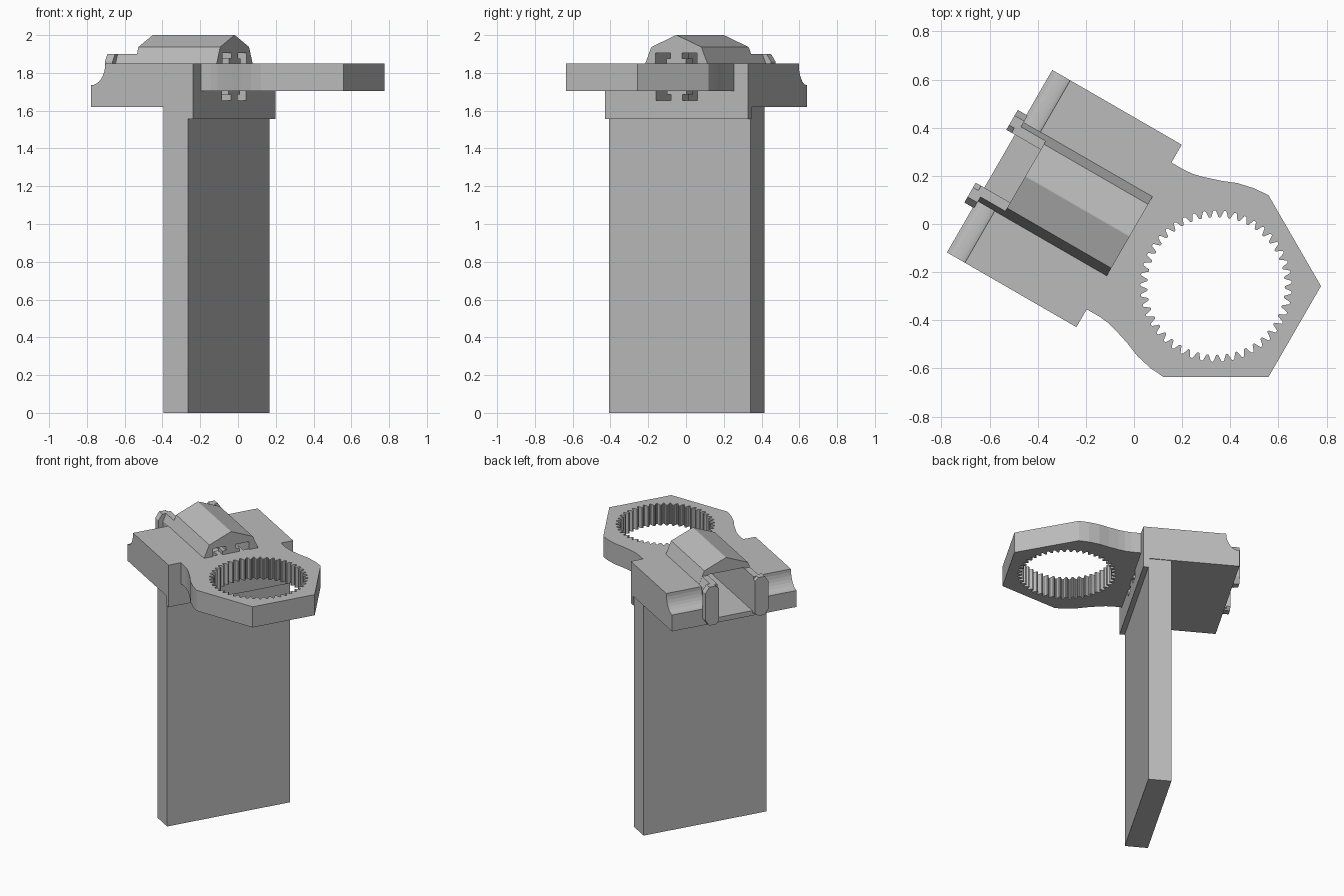
import bpy, bmesh, math
from mathutils import Matrix, Vector

cube = bpy.data.objects.get("Cube")
if cube:
    bpy.data.objects.remove(cube)

grey = bpy.data.materials.new("plain_grey")
grey.use_nodes = True
COLOR = (0.5, 0.5, 0.5, 1)
grey.diffuse_color = COLOR
grey.node_tree.nodes["Principled BSDF"].inputs["Base Color"].default_value = COLOR

# The whole bracket is turned 30 degrees; parts are laid out in its own
# u (towards the ring), w (sideways), z frame.
TURN = Matrix.Translation((-0.0265, -0.046, 0)) @ Matrix.Rotation(-math.pi / 6, 4, "Z")
AXES = {
    "u": lambda a, b, t: (t, a, b),   # profile in w, z
    "w": lambda a, b, t: (a, t, b),   # profile in u, z
    "z": lambda a, b, t: (a, b, t),   # profile in u, w
}


def prism(name, profile, axis, low, high):
    """Extrude a closed profile along one axis of the bracket."""
    bm = bmesh.new()
    place = AXES[axis]
    rings = [[bm.verts.new(TURN @ Vector(place(a, b, t))) for a, b in profile]
             for t in (low, high)]
    bm.faces.new(rings[0])
    bm.faces.new(rings[1])
    n = len(profile)
    for i in range(n):
        j = (i + 1) % n
        bm.faces.new((rings[0][i], rings[0][j], rings[1][j], rings[1][i]))
    bmesh.ops.recalc_face_normals(bm, faces=bm.faces)
    mesh = bpy.data.meshes.new(name)
    bm.to_mesh(mesh)
    bm.free()
    mesh.materials.append(grey)
    obj = bpy.data.objects.new(name, mesh)
    bpy.context.collection.objects.link(obj)
    return obj


def box(name, u, w, z):
    return prism(name, [(u[0], w[0]), (u[1], w[0]), (u[1], w[1]), (u[0], w[1])], "z", *z)


def cut(target, cutter):
    mod = target.modifiers.new("cut", "BOOLEAN")
    mod.operation = "DIFFERENCE"
    mod.solver = "EXACT"
    mod.object = cutter
    cutter.hide_render = True
    bpy.context.view_layer.objects.active = target
    bpy.ops.object.modifier_apply(modifier=mod.name)


def mirrored(points):
    return points + [(-a, b) for a, b in reversed(points)]


TOP, HALF, SLOT = 1.85, 0.4375, 0.127

# Upright slab
box("upright_slab", (-0.175, -0.026), (-0.432, 0.432), (0, 1.63))

# Head block with front lip and a concave rear edge
cove = [(-0.614 + 0.086 * math.sin(t), 1.85 - 0.115 * math.cos(t))
        for t in [i * math.pi / 16 for i in range(8, -1, -1)]]
block = prism("head_block", [(-0.614, 1.62), (-0.026, 1.62), (-0.026, 1.555),
                             (0.007, 1.555), (0.007, TOP)] + cove,
              "w", -HALF, HALF)

# Ridged cover over the slot
cover = prism("ridged_cover", mirrored([(0.191, 1.84), (0.19, TOP), (0.153, 1.937),
                                        (0.002, 2.0)]), "u", -0.49, 0.01)

# Slot open at the rear, with two bracket shaped openings in the front wall
cutters = [box("slot_cutter", (-0.75, -0.06), (-SLOT, SLOT), (1.655, 1.905))]
bracket = [(SLOT, 1.655), (SLOT, 1.905), (0.035, 1.905), (0.035, 1.875), (0.06, 1.875),
           (0.06, 1.85), (0.09, 1.85), (0.09, 1.71), (0.06, 1.71), (0.06, 1.685),
           (0.035, 1.685), (0.035, 1.655)]
for side in (-1, 1):
    cutters.append(prism("bracket_cutter", [(side * a, b) for a, b in bracket],
                         "u", -0.1, 0.05))
for cutter in cutters:
    cut(block, cutter)
    cut(cover, cutter)
for cutter in cutters:
    bpy.data.objects.remove(cutter)

# Rear arms along the slot, each ending in a chamfered flange
for side, label in ((-1, "right"), (1, "left")):
    arm = [(SLOT, 1.64), (0.19, 1.64), (0.19, TOP), (0.168, 1.9), (SLOT, 1.9)]
    prism(label + "_arm", [(side * a, b) for a, b in arm], "u", -0.63, -0.48)
    flange = [(SLOT, 1.65), (0.15, 1.63), (0.195, 1.63), (0.222, 1.67),
              (0.222, 1.86), (0.195, 1.9), (0.15, 1.9), (SLOT, 1.88)]
    prism(label + "_flange", [(side * a, b) for a, b in flange], "u", -0.655, -0.608)

# Ring plate: neck flowing into a hexagon, with a toothed hole
CENTER, RADIUS, TEETH = 0.424, 0.436, 45
edge = [(0.0, 0.352), (0.069, 0.352), (0.11, 0.356), (0.154, 0.367), (0.222, 0.389),
        (0.287, 0.415), (0.358, 0.431), (CENTER, RADIUS),
        (CENTER + RADIUS * math.cos(math.pi / 6), RADIUS / 2)]
ring = prism("ring_plate", edge + [(a, -b) for a, b in reversed(edge)], "z", 1.705, TOP)

tooth = [0.313, 0.315, 0.313, 0.3, 0.287, 0.285, 0.287, 0.3]
steps = TEETH * len(tooth)
hole = []
for i in range(steps):
    angle = 2 * math.pi * i / steps
    r = tooth[i % len(tooth)]
    hole.append((CENTER + r * math.cos(angle), r * math.sin(angle)))
hole_cutter = prism("hole_cutter", hole, "z", 1.6, 1.95)
cut(ring, hole_cutter)
bpy.data.objects.remove(hole_cutter)
